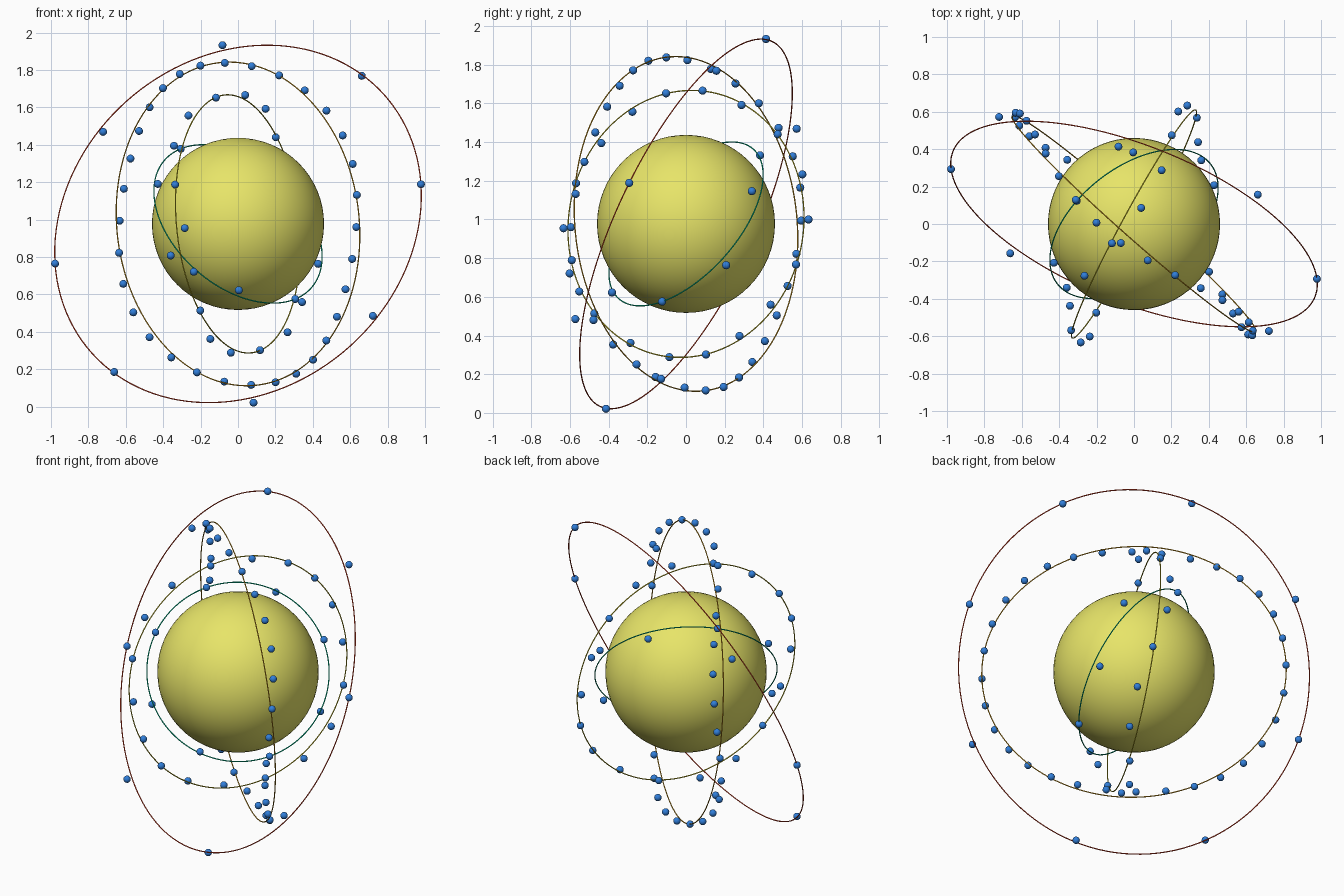
import bpy
from math import sin, cos, pi
from mathutils import Vector, Matrix

cube = bpy.data.objects.get("Cube")
if cube:
    bpy.data.objects.remove(cube, do_unlink=True)

CENTER = Vector((0, 0, 0.977))
WAVE = 0.06


def material(name, rgb):
    mat = bpy.data.materials.new(name)
    mat.use_nodes = True
    mat.diffuse_color = (*rgb, 1)
    mat.node_tree.nodes["Principled BSDF"].inputs["Base Color"].default_value = (*rgb, 1)
    return mat


def ball(name, radius, location, mat, segments, rings):
    bpy.ops.mesh.primitive_uv_sphere_add(segments=segments, ring_count=rings,
                                         radius=radius, location=location)
    obj = bpy.context.object
    obj.name = name
    obj.data.materials.append(mat)
    bpy.ops.object.shade_smooth()
    return obj


yellow = material("core yellow", (0.80, 0.78, 0.14))
blue = material("bead blue", (0.03, 0.21, 0.70))

# Central sphere
ball("core", 0.46, CENTER, yellow, 64, 32)

# One master bead whose mesh every other bead shares
bead_mesh = ball("bead_master", 0.021, CENTER, blue, 16, 10).data
bpy.data.objects.remove(bpy.context.object, do_unlink=True)


def orbit(name, rgb, radius, normal, start, count, phase):
    """Thin circular wire with beads that weave across its plane three times."""
    n = Vector(normal).normalized()
    u = Vector(start)
    u = (u - n * u.dot(n)).normalized()
    v = n.cross(u)
    bpy.ops.mesh.primitive_torus_add(major_radius=radius, minor_radius=0.0033,
                                     major_segments=128, minor_segments=8)
    ring = bpy.context.object
    ring.name = name + "_orbit"
    ring.matrix_world = Matrix.Translation(CENTER) @ Matrix((u, v, n)).transposed().to_4x4()
    ring.data.materials.append(material(name + " wire", rgb))
    bpy.ops.object.shade_smooth()
    for k in range(count):
        t = 2 * pi * (k + phase) / count
        bead = bpy.data.objects.new(f"{name}_bead_{k + 1}", bead_mesh)
        bead.location = CENTER + radius * (cos(t) * u + sin(t) * v) - WAVE * sin(3 * t) * n
        bpy.context.collection.objects.link(bead)


# Orbits from the inside out
orbit("inner", (0.0, 0.65, 0.35), 0.52, (0.50, -0.64, 0.578), (0.305, -0.12, -0.41), 8, 0)
orbit("second", (0.75, 0.65, 0.03), 0.693, (0.876, -0.474, 0.09), (0.335, 0.576, -0.187), 18, -0.1)
orbit("third", (0.80, 0.42, 0.02), 0.868, (0.66, 0.745, 0.08), (0.635, -0.564, 0.12), 32, -0.2)
orbit("outer", (0.80, 0.06, 0.02), 1.043, (0.342, 0.85, -0.401), (0.975, -0.29, 0.21), 8, 0)
